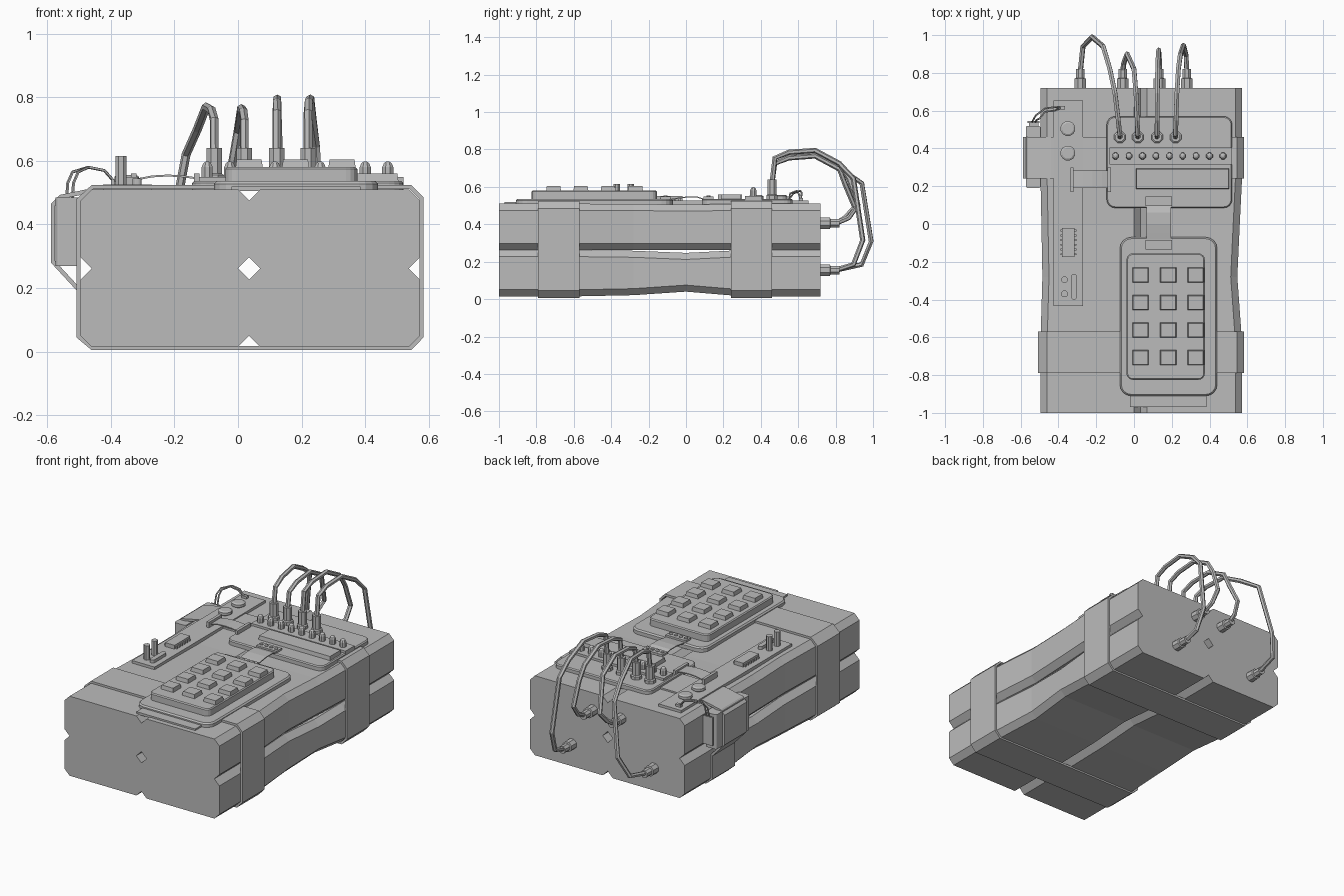
import bpy, bmesh, math
from mathutils import Vector

cube = bpy.data.objects.get("Cube")
if cube:
    bpy.data.objects.remove(cube)

grey = bpy.data.materials.new("plain_grey")
grey.use_nodes = True
colour = (0.5, 0.5, 0.5, 1)
grey.diffuse_color = colour
grey.node_tree.nodes["Principled BSDF"].inputs["Base Color"].default_value = colour


def finish(name, bm):
    bmesh.ops.recalc_face_normals(bm, faces=bm.faces)
    mesh = bpy.data.meshes.new(name)
    bm.to_mesh(mesh)
    bm.free()
    mesh.materials.append(grey)
    ob = bpy.data.objects.new(name, mesh)
    bpy.context.collection.objects.link(ob)
    return ob


def loft(name, rings, caps=True):
    """Skin a list of closed rings."""
    bm = bmesh.new()
    loops = [[bm.verts.new(p) for p in ring] for ring in rings]
    n = len(loops[0])
    for a, b in zip(loops, loops[1:]):
        for i in range(n):
            j = (i + 1) % n
            bm.faces.new((a[i], a[j], b[j], b[i]))
    if caps:
        bm.faces.new(loops[0])
        bm.faces.new(loops[-1])
    return finish(name, bm)


def box(name, x0, x1, y0, y1, z0, z1, taper=0.0):
    def ring(z, t):
        return [(x0 + t, y0 + t, z), (x1 - t, y0 + t, z), (x1 - t, y1 - t, z), (x0 + t, y1 - t, z)]
    return loft(name, [ring(z0, 0), ring(z1, taper)])


def rounded(name, x0, x1, y0, y1, z0, z1, r, bevel=0.0):
    """Flat plate with rounded corners and an optional chamfered top."""
    def ring(z, inset):
        pts = []
        for q, (cx, cy) in enumerate([(x1 - r, y1 - r), (x0 + r, y1 - r), (x0 + r, y0 + r), (x1 - r, y0 + r)]):
            for k in range(5):
                a = math.pi / 2 * (q + k / 4)
                pts.append((cx + (r - inset) * math.cos(a), cy + (r - inset) * math.sin(a), z))
        return pts
    rings = [ring(z0, 0), ring(z1 - bevel, 0)]
    if bevel:
        rings.append(ring(z1, bevel))
    return loft(name, rings)


def turned(name, base, axis, profile, sides=8):
    """Lathe (radius, distance) pairs along an axis."""
    rot = Vector(axis).to_track_quat('Z', 'Y')
    rings = []
    for r, h in profile:
        rings.append([Vector(base) + rot @ Vector((r * math.cos(a), r * math.sin(a), h))
                      for a in (2 * math.pi * (i + 0.5) / sides for i in range(sides))])
    return loft(name, rings)


def wire(name, pts, radius, sides=6):
    """Faceted tube through points."""
    pts = [Vector(p) for p in pts]
    rings = []
    side = None
    for i, p in enumerate(pts):
        t = (pts[min(i + 1, len(pts) - 1)] - pts[max(i - 1, 0)]).normalized()
        side = t.orthogonal() if side is None else side - t * side.dot(t)
        side.normalize()
        up = t.cross(side)
        rings.append([p + radius * (math.cos(a) * side + math.sin(a) * up)
                      for a in (2 * math.pi * i / sides for i in range(sides))])
    return loft(name, rings)


def band(name, pts, a, b, thick, along_y=True):
    """Thin strip following a closed or open outline, built as a ribbon plus solidify."""
    bm = bmesh.new()
    rows = [[bm.verts.new((u, s, z) if along_y else (s, u, z)) for s in (a, b)] for u, z in pts]
    closed = along_y and len(pts) > 6
    for i in range(len(rows) if closed else len(rows) - 1):
        p, q = rows[i], rows[(i + 1) % len(rows)]
        bm.faces.new((p[0], p[1], q[1], q[0]))
    ob = finish(name, bm)
    mod = ob.modifiers.new("thickness", 'SOLIDIFY')
    mod.thickness = thick
    mod.offset = -1 if closed else 0
    return ob


# Four chamfered blocks, slightly squeezed between the straps
stations = [(-1, 0, 0), (-0.79, 0, 0), (-0.57, 0.004, 0), (-0.28, 0.025, 0.006),
            (0, 0.012, 0.025), (0.24, 0, 0.005), (0.46, 0, 0), (0.72, 0, 0)]
C = 0.035
for side, sx in (("right", -1), ("left", 1)):
    for level in ("lower", "upper"):
        rings = []
        for y, pinch, lift in stations:
            x0, x1 = (-0.495 + pinch * 0.4, 0.035) if sx < 0 else (0.035, 0.572 - pinch)
            z0, z1 = (0.015 + lift, 0.262 - lift * 0.6) if level == "lower" else (0.262, 0.51 - lift * 0.2)
            rings.append([(x0 + C, y, z0), (x1 - C, y, z0), (x1, y, z0 + C), (x1, y, z1 - C),
                          (x1 - C, y, z1), (x0 + C, y, z1), (x0, y, z1 - C), (x0, y, z0 + C)])
        loft(f"{level}_{side}_block", rings)

# Straps; the rear one also holds the side module
right_edge = [(-0.46, 0.005), (0.545, 0.005), (0.583, 0.045), (0.583, 0.485), (0.545, 0.524)]
band("front_strap", right_edge + [(-0.46, 0.524), (-0.508, 0.48), (-0.508, 0.045)], -0.79, -0.57, 0.014)
band("rear_strap", right_edge + [(-0.44, 0.518), (-0.56, 0.493), (-0.588, 0.465), (-0.588, 0.28),
                                 (-0.505, 0.19), (-0.505, 0.045)], 0.24, 0.46, 0.014)

# Side module
side_module = rounded("side_module", -0.573, -0.495, 0.19, 0.52, 0.27, 0.485, 0.012)
box("side_module_neck", -0.555, -0.505, 0.52, 0.535, 0.32, 0.46)
box("side_module_cap", -0.565, -0.5, 0.535, 0.546, 0.3, 0.475)
for i in (0, 1):
    d = 0.018 * i
    wire("side_lead", [(-0.54 + d, 0.54, 0.46), (-0.535 + d, 0.55, 0.53), (-0.52 + d, 0.575 - d, 0.565),
                       (-0.47, 0.612 - d, 0.58), (-0.42, 0.618 - d, 0.57), (-0.385, 0.615, 0.53)], 0.005, 5)

# Keypad
box("keypad_tab", -0.02, 0.385, -0.97, -0.8, 0.505, 0.52)
rounded("keypad_base", -0.075, 0.44, -0.91, -0.07, 0.505, 0.536, 0.06, 0.008)
rounded("keypad_body", -0.04, 0.375, -0.825, -0.155, 0.53, 0.58, 0.035, 0.006)
for col in range(3):
    for row in range(4):
        x, y = 0.035 + 0.146 * col, -0.27 - 0.146 * row
        box("key", x - 0.043, x + 0.043, y - 0.04, y + 0.04, 0.578, 0.604, 0.004)

# Display board with screen and row of pins
rounded("display_board", -0.145, 0.52, 0.085, 0.57, 0.505, 0.536, 0.045, 0.006)
box("display_screen", 0.01, 0.505, 0.185, 0.295, 0.53, 0.56, 0.004)
box("pin_rail", -0.13, 0.52, 0.315, 0.405, 0.53, 0.55)
for i in range(9):
    turned("pin", (-0.097 + 0.071 * i, 0.36, 0.545), (0, 0, 1),
           [(0.019, 0), (0.019, 0.035), (0.013, 0.048), (0.005, 0.053)])

# Sockets and looping cables
cables = [(-0.075, -0.285, 0.155, 0.99, 0.77), (0.02, -0.06, 0.405, 0.9, 0.765),
          (0.122, 0.135, 0.405, 0.92, 0.795), (0.22, 0.28, 0.155, 0.945, 0.795)]
for top_x, back_x, back_z, reach, peak in cables:
    turned("board_socket", (top_x, 0.46, 0.53), (0, 0, 1),
           [(0.033, 0), (0.033, 0.025), (0.026, 0.03), (0.026, 0.11)])
    turned("rear_socket", (back_x, 0.71, back_z), (0, 1, 0), [(0.033, 0), (0.033, 0.06), (0.024, 0.062), (0.024, 0.11)])
    span = back_x - top_x
    drop = peak - back_z
    path = [(0, 0.46, 0.62), (0, 0.475, peak - 0.04), (0.04, 0.55, peak - 0.01), (0.12, 0.69, peak),
            (0.25, 0.82, peak - 0.07), (0.42, reach - 0.05, peak - 0.15),
            (0.7, reach, back_z + drop * 0.25), (0.93, reach - 0.05, back_z + 0.03), (1, 0.8, back_z)]
    wire("cable", [(top_x + span * t, y, z) for t, y, z in path], 0.014)

# Control strip with knobs, chip, posts and slot
box("control_board", -0.425, -0.27, -0.435, 0.655, 0.5, 0.526)
for y in (0.375, 0.505):
    turned("knob", (-0.35, y, 0.52), (0, 0, 1), [(0.026, 0), (0.026, 0.012), (0.04, 0.014), (0.04, 0.03), (0.03, 0.036)], 12)
box("lead_terminal", -0.4, -0.365, 0.605, 0.625, 0.52, 0.54)
box("chip", -0.38, -0.315, -0.175, -0.02, 0.525, 0.55)
for i in range(6):
    y = -0.16 + 0.025 * i
    box("chip_legs", -0.39, -0.305, y - 0.005, y + 0.005, 0.52, 0.537)
for y in (-0.37, -0.295):
    turned("post", (-0.368, y, 0.52), (0, 0, 1), [(0.019, 0), (0.019, 0.095)])
rounded("switch_slot", -0.332, -0.303, -0.4, -0.265, 0.52, 0.545, 0.012)

# Ribbon links with their connectors
for y in (-0.11, 0.12):
    box("ribbon_connector", 0.06, 0.2, y - 0.026, y + 0.026, 0.505, 0.548)
    for i in range(4):
        turned("connector_pin", (0.078 + 0.034 * i, y, 0.545), (0, 0, 1), [(0.011, 0), (0.011, 0.008)])
band("centre_ribbon", [(-0.1, 0.53), (-0.05, 0.538), (0, 0.545), (0.06, 0.545), (0.11, 0.53)], 0.065, 0.195, 0.006, False)
for x in (-0.328, -0.13):
    box("link_connector", x - 0.009, x + 0.009, 0.17, 0.3, 0.515, 0.56)
band("link_ribbon", [(-0.328, 0.54), (-0.27, 0.551), (-0.22, 0.554), (-0.17, 0.551), (-0.13, 0.545)], 0.19, 0.282, 0.006)
